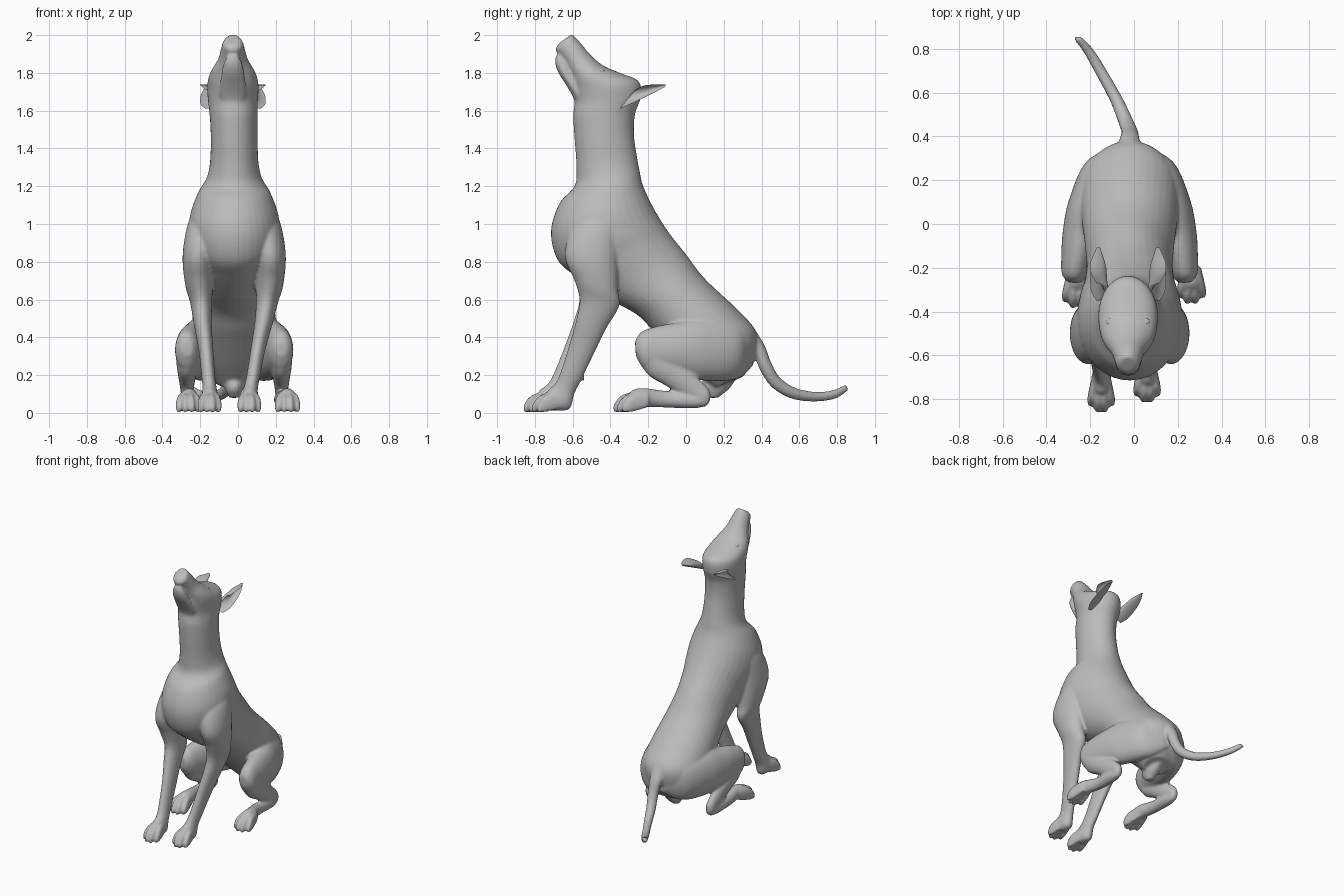
import bpy, bmesh, math

CX = -0.02      # the animal's mid plane
N = 36          # points around each cross-section

coat = bpy.data.materials.new("grey_coat")
coat.diffuse_color = (0.5, 0.5, 0.5, 1)


def spline(p0, p1, p2, p3, t):
    return [0.5 * (2*b + (c-a)*t + (2*a-5*b+4*c-d)*t*t + (3*b-a-3*c+d)*t**3)
            for a, b, c, d in zip(p0, p1, p2, p3)]


def loft(bm, secs, cx=CX, side=1, cup=False, steps=6):
    """Each section: sideways offset, first edge (y, z), second edge (y, z), half width."""
    pts = []
    for i in range(len(secs) - 1):
        q = [secs[max(0, min(len(secs) - 1, i + k))] for k in (-1, 0, 1, 2)]
        pts += [spline(*q, j / steps) for j in range(steps)]
    pts.append(secs[-1])
    rings = []
    for off, y1, z1, y2, z2, w in pts:
        ring = []
        for k in range(N):
            a = 2 * math.pi * k / N
            c, s = math.cos(a), math.sin(a)
            if cup and c > 0:
                c *= -0.6          # hollow the outer half
            ring.append(bm.verts.new((cx + side * (off + max(w, 0.003) * c),
                                      (y1+y2)/2 + (y2-y1)/2*s,
                                      (z1+z2)/2 + (z2-z1)/2*s)))
        rings.append(ring)
    faces = []
    for r0, r1 in zip(rings, rings[1:]):
        for k in range(N):
            m = (k + 1) % N
            faces.append(bm.faces.new((r0[k], r0[m], r1[m], r1[k])))
    faces += [bm.faces.new(rings[0]), bm.faces.new(rings[-1])]
    bmesh.ops.recalc_face_normals(bm, faces=faces)


def finish(bm, name):
    me = bpy.data.meshes.new(name)
    bm.to_mesh(me)
    bm.free()
    me.materials.append(coat)
    ob = bpy.data.objects.new(name, me)
    bpy.context.collection.objects.link(ob)
    bpy.ops.object.select_all(action='DESELECT')
    ob.select_set(True)
    bpy.context.view_layer.objects.active = ob
    bpy.ops.object.shade_smooth_by_angle(angle=math.radians(50))
    return ob


def paw_toes(bm, x, y, side, spread):
    for i, f in enumerate((-1, -0.35, 0.35, 1)):
        dx = f * spread
        b = y + (0.028 if i in (0, 3) else 0)
        loft(bm, [(x + dx*0.6, b+.07, .03, b+.07, .11, .016),
                  (x + dx*0.9, b+.01, .012, b, .105, .018),
                  (x + dx*1.1, b-.04, .002, b-.045, .08, .0175),
                  (x + dx*1.15, b-.068, .002, b-.072, .035, .011)], side=side, steps=3)


body = bmesh.new()

# torso, neck, skull and muzzle
loft(body, [(0, .14, .13, .30, .19, .10), (0, .02, .24, .36, .28, .18),
            (0, -.08, .34, .375, .42, .222), (0, -.17, .43, .28, .54, .222),
            (0, -.26, .52, .10, .71, .205), (0, -.42, .61, .0, .84, .197),
            (0, -.58, .72, -.08, .94, .215), (0, -.68, .81, -.14, 1.03, .238),
            (0, -.715, .96, -.19, 1.12, .235), (0, -.67, 1.11, -.23, 1.21, .193),
            (0, -.59, 1.20, -.245, 1.28, .147), (0, -.58, 1.30, -.26, 1.36, .128),
            (0, -.59, 1.45, -.275, 1.47, .124), (-.003, -.597, 1.57, -.27, 1.58, .127),
            (-.007, -.59, 1.64, -.24, 1.67, .132), (-.007, -.595, 1.69, -.25, 1.755, .136),
            (-.007, -.60, 1.74, -.35, 1.80, .13), (-.007, -.61, 1.79, -.44, 1.84, .112),
            (-.007, -.635, 1.84, -.51, 1.90, .079), (-.007, -.665, 1.89, -.555, 1.955, .064),
            (-.007, -.69, 1.92, -.595, 1.997, .052), (-.007, -.675, 1.955, -.605, 2.005, .035)])

# lower jaw
loft(body, [(0, -.575, 1.60, -.50, 1.64, .05), (0, -.597, 1.67, -.54, 1.70, .072),
            (0, -.637, 1.74, -.58, 1.76, .068), (0, -.675, 1.80, -.61, 1.82, .058),
            (0, -.692, 1.85, -.64, 1.87, .046), (0, -.69, 1.89, -.665, 1.90, .025)], cx=-.027)

# lump under the rump
loft(body, [(0, .12, .08, .17, .08, .025), (0, .08, .13, .24, .14, .05),
            (0, .10, .20, .28, .22, .06)])

# tail, curling to one side
loft(body, [(0, .28, .34, .36, .45, .06), (0, .355, .32, .415, .36, .046),
            (0, .39, .23, .45, .27, .038), (-.02, .455, .135, .495, .19, .035),
            (-.06, .56, .075, .575, .135, .032), (-.122, .68, .06, .68, .112, .03),
            (-.182, .79, .075, .775, .12, .027), (-.238, .86, .12, .845, .15, .021)])

for s in (-1, 1):
    # thigh
    loft(body, [(.02, .355, .25, .355, .38, .05), (.11, .27, .18, .29, .46, .092),
                (.175, .12, .17, .10, .50, .102), (.213, -.02, .19, -.04, .48, .092),
                (.237, -.14, .21, -.15, .46, .075), (.25, -.22, .23, -.235, .43, .06),
                (.25, -.265, .30, -.27, .38, .03)], side=s)
    # shank
    loft(body, [(.25, -.25, .28, -.12, .40, .06), (.25, -.20, .20, -.08, .31, .055),
                (.25, -.10, .14, .0, .24, .045), (.25, .0, .08, .08, .17, .035),
                (.25, .07, .04, .125, .12, .031), (.25, .10, .03, .13, .07, .02)], side=s)
    # hind foot
    px = .262 + .02 * s
    loft(body, [(.25, .115, .04, .125, .09, .02), (.25, .05, .025, .05, .105, .036),
                (.25, -.10, .028, -.10, .115, .038), (px - .005, -.22, .03, -.21, .13, .043),
                (px, -.28, .012, -.275, .125, .048), (px, -.31, .015, -.31, .09, .042)],
         side=s)
    paw_toes(body, px, -.315 + .02 * (s > 0), s, .046)

    # front leg, one paw set a little further back and inward
    inward, back = (.05, .045) if s > 0 else (0, 0)
    leg = [(.13, -.57, 1.06, -.38, 1.14, .05), (.17, -.62, .95, -.35, 1.05, .074),
           (.19, -.64, .82, -.36, .85, .083),
           (.187, -.59, .70, -.36, .66, .073), (.175, -.565, .60, -.355, .565, .058),
           (.167, -.59, .50, -.43, .45, .048), (.15, -.64, .36, -.51, .31, .039),
           (.137, -.70, .21, -.59, .17, .036), (.13, -.735, .15, -.63, .10, .038),
           (.13, -.77, .125, -.66, .02, .046), (.13, -.79, .09, -.74, .012, .04)]
    moved = []
    for x, y1, z1, y2, z2, w in leg:
        t = max(0, min(1, (.6 - (z1 + z2) / 2) / .55))
        moved.append((x - inward*t, y1 + back*t, z1, y2 + back*t, z2, w))
    loft(body, moved, side=s)
    paw_toes(body, .13 - inward, -.79 + back, s, .042)
    # wrist pad
    loft(body, [(.137 - inward, -.61 + back, .18, -.61 + back, .23, .015),
                (.137 - inward, -.585 + back, .165, -.585 + back, .205, .015)], side=s)

# blend all the masses into one skin
dog = finish(body, "body")
rm = dog.modifiers.new("blend", 'REMESH')
rm.mode = 'VOXEL'
rm.voxel_size = 0.009
rm.use_smooth_shade = True
sm = dog.modifiers.new("soften", 'SMOOTH')
sm.factor = 0.5
sm.iterations = 5

for s, label in ((-1, "right"), (1, "left")):
    # ear, hollow on the outer side
    ear = bmesh.new()
    loft(ear, [(.145, -.35, 1.61, -.27, 1.71, .06), (.17, -.30, 1.632, -.225, 1.732, .075),
               (.172, -.22, 1.67, -.18, 1.738, .072), (.162, -.16, 1.70, -.15, 1.738, .05),
               (.143, -.112, 1.725, -.107, 1.739, .016)], cx=-.027, side=s, cup=True)
    finish(ear, label + "_ear")
    # eye
    eye = bmesh.new()
    bmesh.ops.create_uvsphere(eye, u_segments=16, v_segments=10, radius=.02)
    for v in eye.verts:
        v.co = (v.co.x - .027 + s*.08, v.co.y - .45, v.co.z*.8 + 1.808)
    finish(eye, label + "_eye")
    # nostril wing
    wing = bmesh.new()
    bmesh.ops.create_uvsphere(wing, u_segments=12, v_segments=8, radius=.018)
    for v in wing.verts:
        v.co = (v.co.x - .027 + s*.022, v.co.y - .642, v.co.z + 1.957)
    finish(wing, label + "_nostril")
